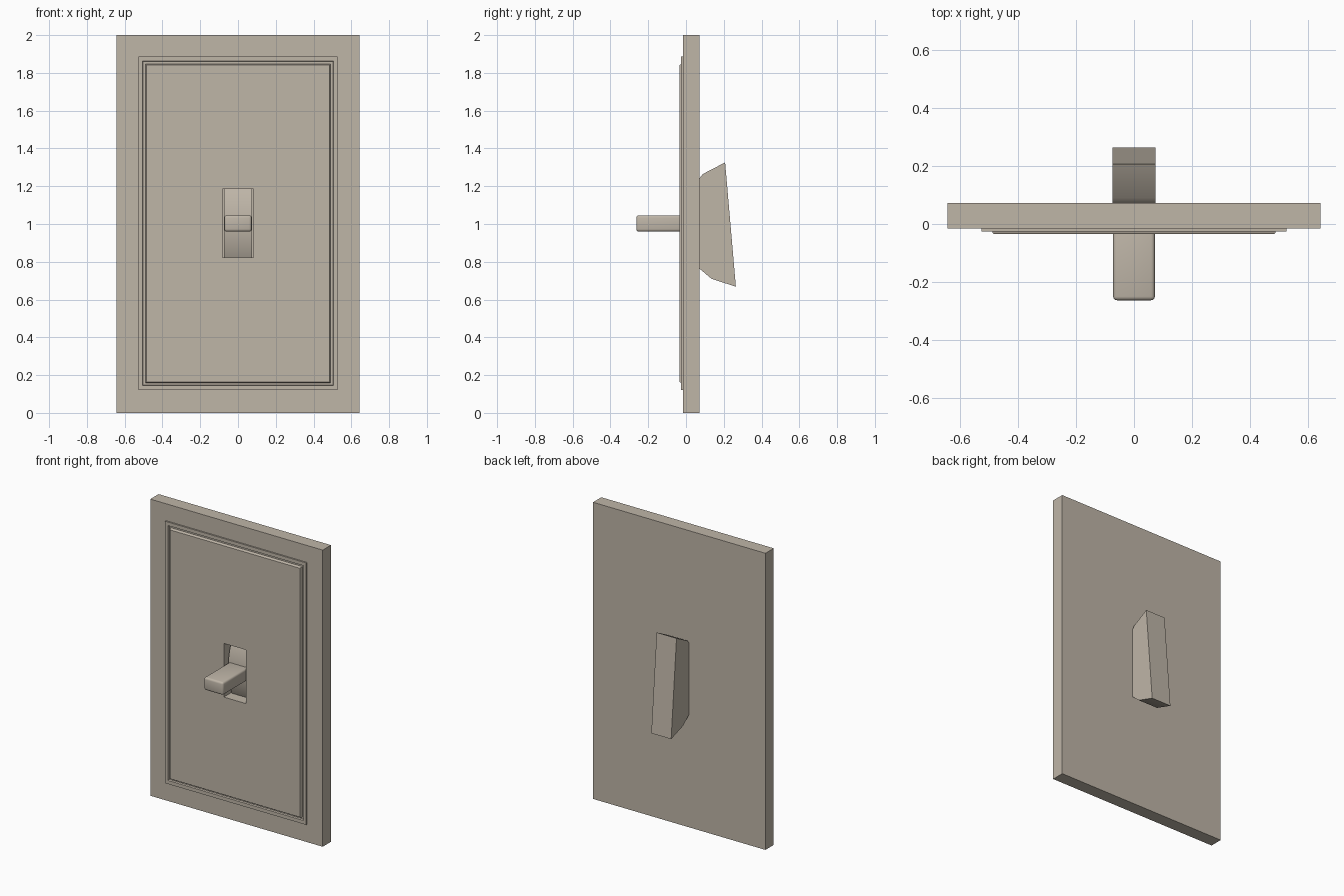
import bpy, bmesh, math
from math import sin, cos, radians

cube = bpy.data.objects.get("Cube")
if cube:
    bpy.data.objects.remove(cube, do_unlink=True)

MID = 1.003  # height of the plate's centre


def material(name, rgb):
    m = bpy.data.materials.new(name)
    m.use_nodes = True
    colour = (*rgb, 1)
    m.diffuse_color = colour
    bsdf = next(n for n in m.node_tree.nodes if n.type == 'BSDF_PRINCIPLED')
    bsdf.inputs["Base Color"].default_value = colour
    bsdf.inputs["Roughness"].default_value = 0.5
    return m


ivory = material("warm_ivory_plastic", (0.52, 0.465, 0.39))


def finish(name, bm):
    bmesh.ops.recalc_face_normals(bm, faces=bm.faces)
    me = bpy.data.meshes.new(name)
    bm.to_mesh(me)
    bm.free()
    me.materials.append(ivory)
    ob = bpy.data.objects.new(name, me)
    bpy.context.collection.objects.link(ob)
    bpy.ops.object.select_all(action='DESELECT')
    ob.select_set(True)
    bpy.context.view_layer.objects.active = ob
    bpy.ops.object.shade_smooth_by_angle(angle=radians(30))
    return ob


# Wall plate: nested rectangles from the back, over the rim, down into the slot
def wall_plate():
    # half width, half height, y
    steps = [(0.643, 1.0, 0.072), (0.643, 1.0, -0.016),
             (0.526, 0.883, -0.016), (0.526, 0.883, -0.026),
             (0.505, 0.859, -0.026), (0.502, 0.856, -0.015),
             (0.491, 0.845, -0.015), (0.488, 0.842, -0.030),
             (0.485, 0.839, -0.034),
             (0.082, 0.181, -0.034), (0.082, 0.181, 0.066)]
    bm = bmesh.new()
    rings = []
    for i, (w, h, y) in enumerate(steps):
        zc = 1.0 if i < 2 else MID
        rings.append([bm.verts.new((sx * w, y, zc + sz * h))
                      for sx, sz in ((-1, -1), (1, -1), (1, 1), (-1, 1))])
    for a, b in zip(rings, rings[1:]):
        for k in range(4):
            n = (k + 1) % 4
            bm.faces.new((a[k], a[n], b[n], b[k]))
    bm.faces.new(rings[0])
    bm.faces.new(rings[-1])
    finish("wall_plate", bm)


# Rocker: side profile with a rounded front, extruded across x
def rocker():
    radius, half = 0.438, 33
    profile = [(radius - radius * cos(radians(a)), MID + radius * sin(radians(a)))
               for a in range(-half, half + 1, 6)]
    profile += [(0.09, 1.265), (0.207, 1.326), (0.264, 0.668), (0.135, 0.71)]
    bm = bmesh.new()
    face = bm.faces.new([bm.verts.new((-0.074, y, z)) for y, z in profile])
    out = bmesh.ops.extrude_face_region(bm, geom=[face])
    moved = [v for v in out["geom"] if isinstance(v, bmesh.types.BMVert)]
    bmesh.ops.translate(bm, verts=moved, vec=(0.148, 0, 0))
    finish("rocker", bm)


# Toggle lever: box with rounded edges
def toggle_lever():
    bm = bmesh.new()
    bmesh.ops.create_cube(bm, size=1)
    bmesh.ops.scale(bm, verts=bm.verts, vec=(0.144, 0.292, 0.086))
    bmesh.ops.translate(bm, verts=bm.verts, vec=(0, -0.117, MID))
    bmesh.ops.bevel(bm, geom=bm.edges[:], offset=0.013, segments=3,
                    profile=0.5, affect='EDGES')
    finish("toggle_lever", bm)


wall_plate()
rocker()
toggle_lever()
